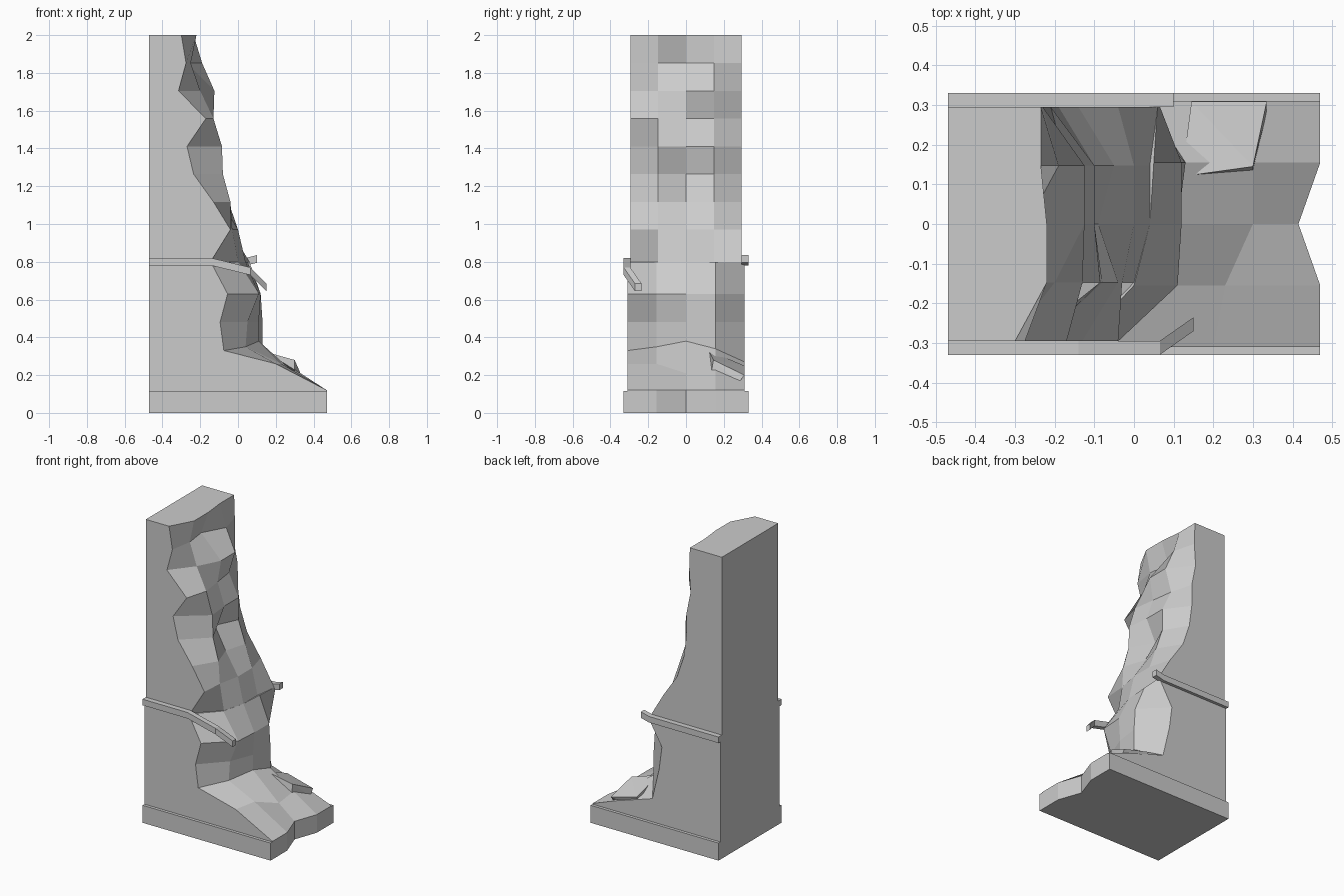
import bpy
import bmesh
from mathutils import Vector

default_cube = bpy.data.objects.get("Cube")
if default_cube:
    bpy.data.objects.remove(default_cube, do_unlink=True)

# single stone colour
stone = bpy.data.materials.new("grey_stone")
stone.use_nodes = True
stone.diffuse_color = (0.6, 0.6, 0.6, 1)
shader = next(n for n in stone.node_tree.nodes if n.type == "BSDF_PRINCIPLED")
shader.inputs["Base Color"].default_value = stone.diffuse_color

WALL_END = -0.47
COLUMNS = (-1, -0.5, 0, 0.5, 1)


def finish(name, bm):
    """Turn a bmesh into a flat shaded stone object."""
    bmesh.ops.recalc_face_normals(bm, faces=bm.faces[:])
    mesh = bpy.data.meshes.new(name)
    bm.to_mesh(mesh)
    bm.free()
    mesh.materials.append(stone)
    obj = bpy.data.objects.new(name, mesh)
    bpy.context.collection.objects.link(obj)
    return obj


def loft(name, rings):
    """Bridge rings with equal point counts and cap both ends."""
    bm = bmesh.new()
    loops = [[bm.verts.new(p) for p in ring] for ring in rings]
    for a, b in zip(loops, loops[1:]):
        for i in range(len(a)):
            j = (i + 1) % len(a)
            bm.faces.new((a[i], a[j], b[j], b[i]))
    bm.faces.new(loops[0])
    bm.faces.new(loops[-1])
    return finish(name, bm)


def wall_ring(depths, heights, half):
    """One course: five broken-edge points and two on the flat end."""
    ring = [Vector((d / 100, c * half, h / 100))
            for d, h, c in zip(depths, heights, COLUMNS)]
    ring.append(Vector((WALL_END, half, heights[-1] / 100)))
    ring.append(Vector((WALL_END, -half, heights[0] / 100)))
    return ring


def level(height, *depths, half=0.31):
    return wall_ring(depths, [height] * len(COLUMNS), half)


# lower wall: footing, sloping rubble, then the undercut broken edge
lower = [
    level(0, 47, 47, 41.5, 47, 47),
    level(12, 47, 47, 41.5, 47, 47),
    wall_ring((20, 23, 30, 30, 31), (26, 26, 21, 23, 18), 0.31),
    wall_ring((-7.5, 4, 11, 13, 3), (33, 35, 38, 34, 27), 0.31),
    level(48, -9.5, 5, 11, 13, -2),
    level(63, -5.5, 11, 12, 12, -4),
    level(80, -14.5, 0, 4, 5, 6),
]
loft("lower_wall", lower)

# upper wall: thinner, with a ragged edge in regular courses
upper_edges = [
    (-14.5, 0, 4, 4, 6),
    (-4, -3, 0, 0, -4),
    (-13, -4, -9, -5, -14),
    (-23.5, -8, -17, -10, -19),
    (-27, -8.5, -10, -10, -21),
    (-17, -13, -15, -17, -21),
    (-31.5, -20, -12.5, -12.5, -24),
    (-27.5, -25, -27, -19, -23),
    (-30, -22, -22, -23.5, -23.5),
]
heights = [80] + [97 + 14.7 * i for i in range(7)] + [200]
loft("upper_wall", [level(h, *e, half=0.295)
                    for h, e in zip(heights, upper_edges)])


def rail(name, path, width=0.035, height=0.04):
    """Sweep a small rectangular moulding along a path of its centre."""
    rings = []
    for point in path:
        rings.append([Vector(point) + Vector((0, u * width / 2, v * height / 2))
                      for u, v in ((-1, -1), (1, -1), (1, 1), (-1, 1))])
    return loft(name, rings)


# moulding on both faces, snapped and bent at the broken end
rail("front_rail", [(WALL_END, -0.3125, 0.8), (-0.14, -0.3125, 0.8),
                    (0.065, -0.3125, 0.75), (0.15, -0.253, 0.665)])
rail("back_rail", [(WALL_END, 0.3125, 0.8), (0.04, 0.3125, 0.8),
                   (0.1, 0.3125, 0.815)])

# plain skirting along the foot of both faces
for side, name in ((-1, "front_skirting"), (1, "back_skirting")):
    rail(name, [(WALL_END, side * 0.32, 0.058), (0.47, side * 0.32, 0.058)],
         width=0.02, height=0.116)

# loose slab resting on the rubble
bm = bmesh.new()
slab_top = [(0.12, 0.12, 0.33), (0.2, 0.145, 0.3), (0.3, 0.145, 0.28),
            (0.335, 0.309, 0.2), (0.145, 0.309, 0.25)]
for x, y, z in slab_top:
    bm.verts.new((x, y, z))
    bm.verts.new((x, min(y, 0.3) - 0.02, 0.16))
bmesh.ops.convex_hull(bm, input=bm.verts[:])
finish("fallen_slab", bm)
